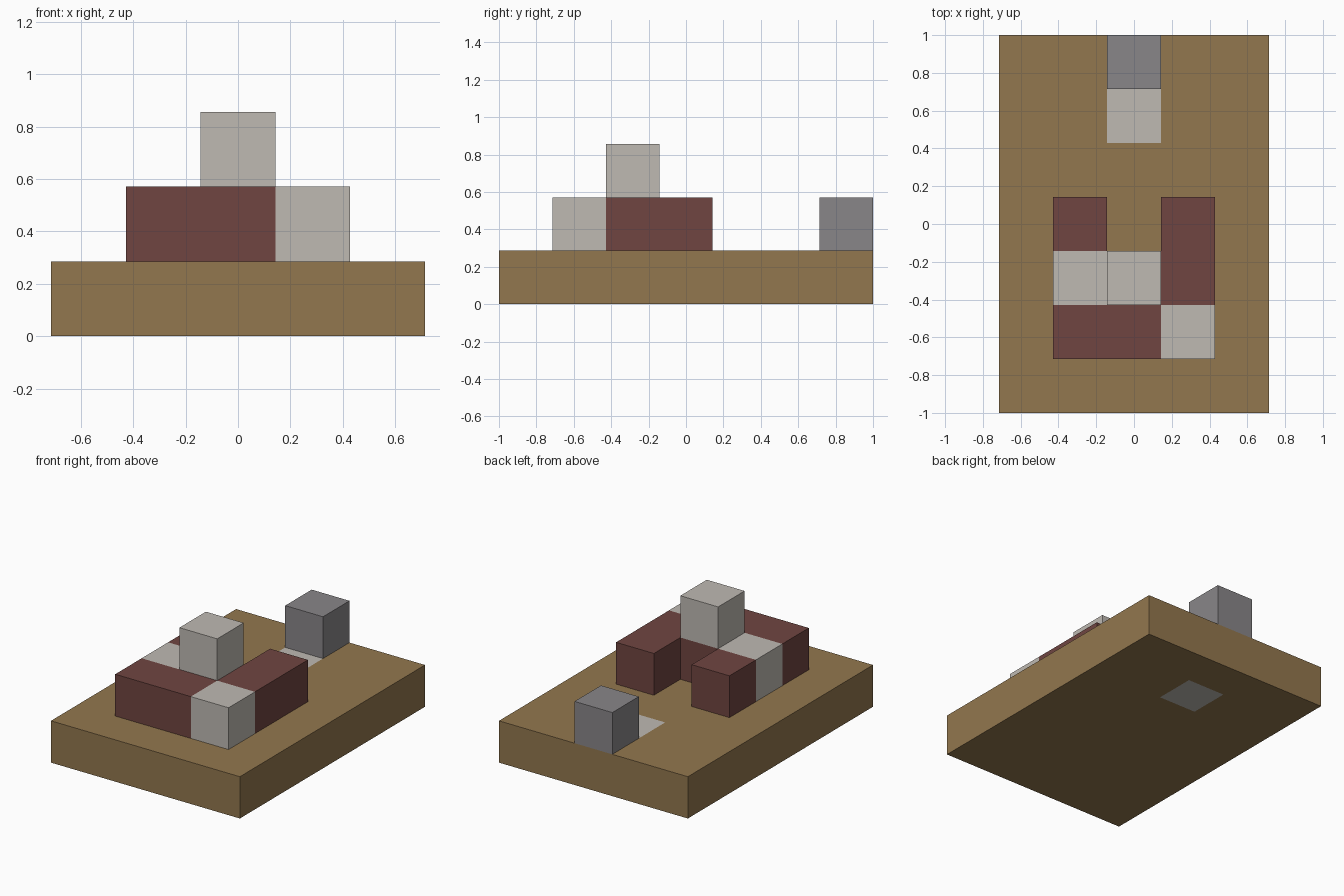
import bpy
import bmesh
from mathutils import Vector

U = 2 / 7  # one block

cube = bpy.data.objects.get("Cube")
if cube:
    bpy.data.objects.remove(cube, do_unlink=True)


def material(name, rgb):
    mat = bpy.data.materials.new(name)
    mat.use_nodes = True
    mat.diffuse_color = (*rgb, 1)
    mat.node_tree.nodes["Principled BSDF"].inputs["Base Color"].default_value = (*rgb, 1)
    return mat


brown = material("brown", (0.29, 0.185, 0.077))
red = material("dark red", (0.162, 0.06, 0.053))
white = material("warm white", (0.52, 0.49, 0.45))
grey = material("grey", (0.25, 0.24, 0.25))


def block(name, mat, centre, size=(1, 1, 1)):
    """Box with centre and size counted in blocks."""
    bm = bmesh.new()
    bmesh.ops.create_cube(bm, size=U)
    bmesh.ops.scale(bm, vec=size, verts=bm.verts)
    bmesh.ops.translate(bm, vec=Vector(centre) * U, verts=bm.verts)
    mesh = bpy.data.meshes.new(name)
    bm.to_mesh(mesh)
    bm.free()
    mesh.materials.append(mat)
    obj = bpy.data.objects.new(name, mesh)
    bpy.context.collection.objects.link(obj)
    return obj


# Base slab with one white cell let in flush, seen above and below
base = block("base", brown, (0, 0, 0.5), (5, 7, 1))
base.data.materials.append(white)
bm = bmesh.new()
bm.from_mesh(base.data)
for axis, place in (("x", -0.5), ("x", 0.5), ("y", 1.5), ("y", 2.5)):
    normal = Vector((axis == "x", axis == "y", 0))
    bmesh.ops.bisect_plane(bm, geom=bm.verts[:] + bm.edges[:] + bm.faces[:],
                           plane_co=normal * place * U, plane_no=normal)
for face in bm.faces:
    c = face.calc_center_median() / U
    if abs(face.normal.z) > 0.9 and abs(c.x) < 0.5 and abs(c.y - 2) < 0.5:
        face.material_index = 1
bm.to_mesh(base.data)
bm.free()

# Red body with two arms
block("front_bar", red, (-0.5, -2, 1.5), (2, 1, 1))
block("left_arm", red, (1, -0.5, 1.5), (1, 2, 1))
block("right_arm_end", red, (-1, 0, 1.5))
block("middle_block", red, (0, -1, 1.5))

# White blocks
block("right_arm_block", white, (-1, -1, 1.5))
block("front_corner_block", white, (1, -2, 1.5))
block("top_block", white, (0, -1, 2.5))

# Grey block at the back edge
block("back_block", grey, (0, 3, 1.5))
